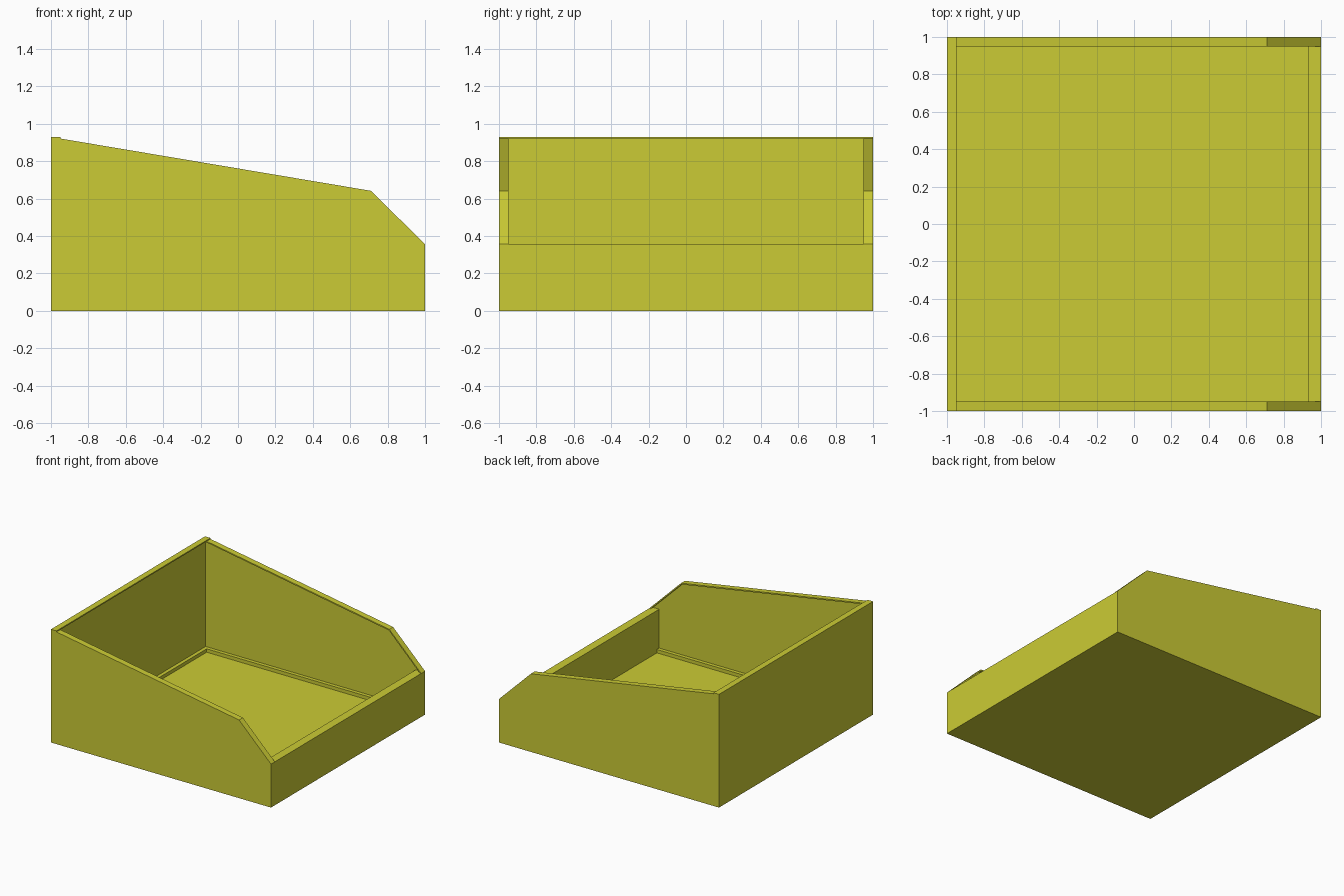
import bpy, bmesh

if "Cube" in bpy.data.objects:
    bpy.data.objects.remove(bpy.data.objects["Cube"])

mat = bpy.data.materials.new("olive_plastic")
mat.diffuse_color = (0.60, 0.60, 0.035, 1)
mat.use_nodes = True
mat.node_tree.nodes["Principled BSDF"].inputs["Base Color"].default_value = mat.diffuse_color


def prism(name, profile, y0, y1):
    """Extrude an x-z profile from y0 to y1."""
    bm = bmesh.new()
    face = bm.faces.new([bm.verts.new((x, y0, z)) for x, z in profile])
    ext = bmesh.ops.extrude_face_region(bm, geom=[face])
    moved = [v for v in ext["geom"] if isinstance(v, bmesh.types.BMVert)]
    bmesh.ops.translate(bm, verts=moved, vec=(0, y1 - y0, 0))
    bmesh.ops.recalc_face_normals(bm, faces=bm.faces)
    mesh = bpy.data.meshes.new(name)
    bm.to_mesh(mesh)
    bm.free()
    mesh.materials.append(mat)
    obj = bpy.data.objects.new(name, mesh)
    bpy.context.collection.objects.link(obj)
    return obj


def box(name, x0, x1, y0, y1, z0, z1):
    return prism(name, [(x0, z0), (x1, z0), (x1, z1), (x0, z1)], y0, y1)


WALL = 0.98                    # inner face of the thin walls
RIM = 0.95                     # inner edge of the rim lip and bottom ledge
FRONT = 0.93                   # inner face of the low wall
FLOOR, LEDGE, LIP = 0.01, 0.038, 0.01

# Floor and the tall and low end walls
box("floor", -WALL, FRONT, -WALL, WALL, 0, FLOOR)
box("tall_wall", -1, -WALL, -1, 1, 0, 0.93)
box("low_wall", FRONT, 1, -WALL, WALL, 0, 0.357)

# Thin overhanging rim and bottom ledge along the tall wall
box("tall_rim", -WALL, -RIM, -1, 1, 0.93 - LIP, 0.93)
box("tall_ledge", -WALL, -RIM, -WALL, WALL, FLOOR, LEDGE)

# Sloped side walls, each with an overhanging rim and a bottom ledge
slope = [(-WALL, 0.9265), (0.71, 0.642), (1, 0.357)]
wall = [(-WALL, 0), (1, 0)] + slope[::-1]
under = [(1, 0.357 - 1.4 * LIP), (0.706, 0.642 - LIP), (-WALL, 0.9265 - LIP)]
for label, s in (("front", -1), ("back", 1)):
    prism(label + "_side_wall", wall, s * WALL, s)
    prism(label + "_rim", slope + under, s * RIM, s * WALL)
    box(label + "_ledge", -RIM, FRONT, s * RIM, s * WALL, FLOOR, LEDGE)
